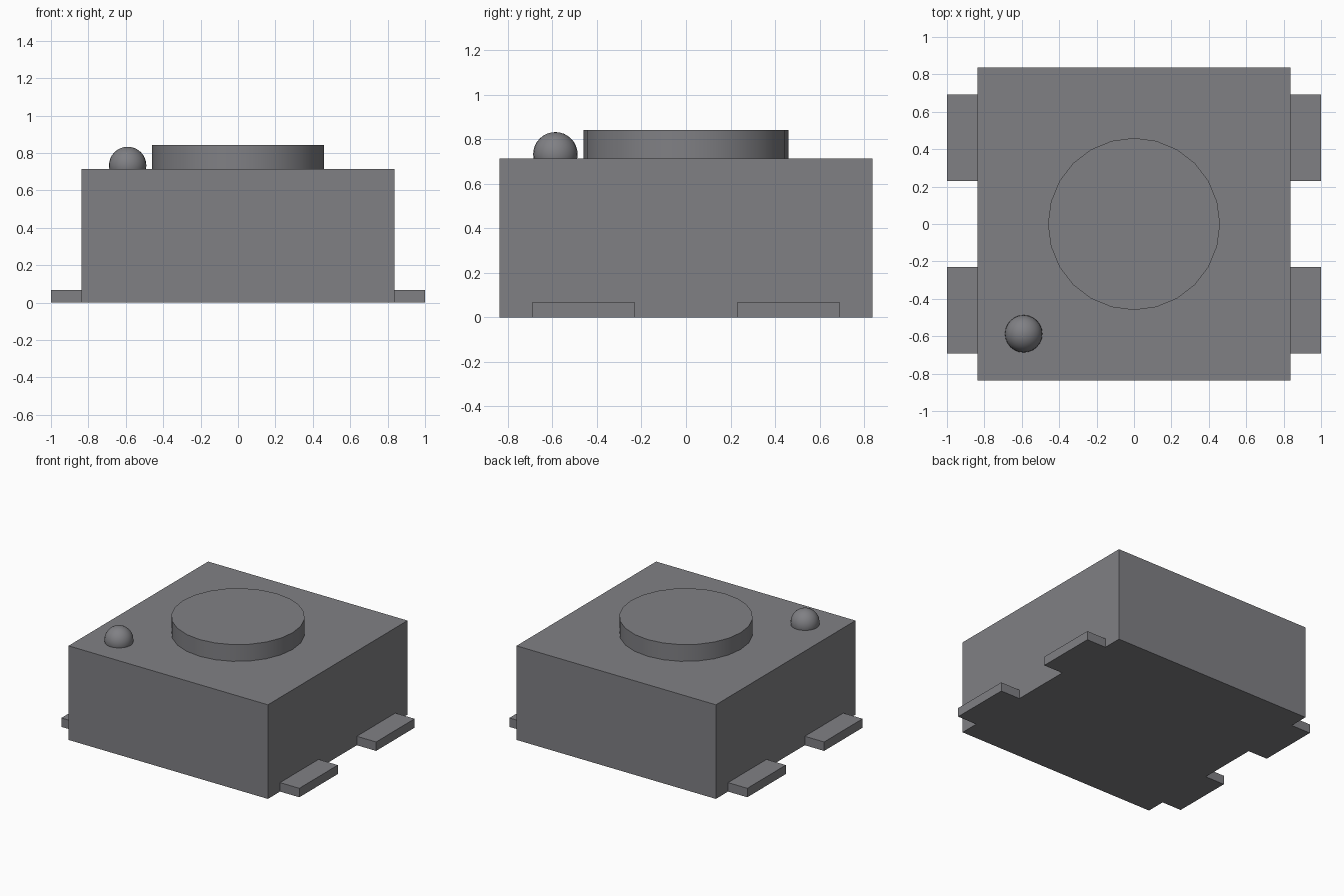
import bpy
import math

if "Cube" in bpy.data.objects:
    bpy.data.objects.remove(bpy.data.objects["Cube"])

BODY_HALF, BODY_TOP = 0.838, 0.715

# Single grey used by every part
grey = bpy.data.materials.new("neutral_grey")
grey.use_nodes = True
colour = (0.216, 0.216, 0.231, 1.0)
grey.diffuse_color = colour
grey.node_tree.nodes["Principled BSDF"].inputs["Base Color"].default_value = colour


def finish(name, smooth=False):
    obj = bpy.context.object
    obj.name = name
    obj.data.materials.append(grey)
    if smooth:
        bpy.ops.object.shade_smooth_by_angle(angle=math.radians(35))
    return obj


def box(name, low, high):
    centre = [(a + b) / 2 for a, b in zip(low, high)]
    bpy.ops.mesh.primitive_cube_add(size=1, location=centre)
    obj = finish(name)
    obj.scale = [b - a for a, b in zip(low, high)]
    bpy.ops.object.transform_apply(location=False, rotation=False, scale=True)


# Square housing
box("housing", (-BODY_HALF, -BODY_HALF, 0), (BODY_HALF, BODY_HALF, BODY_TOP))

# Round push button
height = 0.127
bpy.ops.mesh.primitive_cylinder_add(vertices=24, radius=0.46, depth=height,
                                    location=(0, 0, BODY_TOP + height / 2))
finish("button", smooth=True)

# Marker dot on the front right corner
bpy.ops.mesh.primitive_uv_sphere_add(segments=24, ring_count=16, radius=0.1,
                                     location=(-0.59, -0.587, 0.733))
finish("marker_dot", smooth=True)

# Four flat terminals, two on each side
for side, sx in (("left", 1), ("right", -1)):
    for end, sy in (("front", -1), ("back", 1)):
        xs = sorted((sx * BODY_HALF, sx))
        ys = sorted((sy * 0.23, sy * 0.692))
        box(f"terminal_{end}_{side}", (xs[0], ys[0], 0), (xs[1], ys[1], 0.068))
